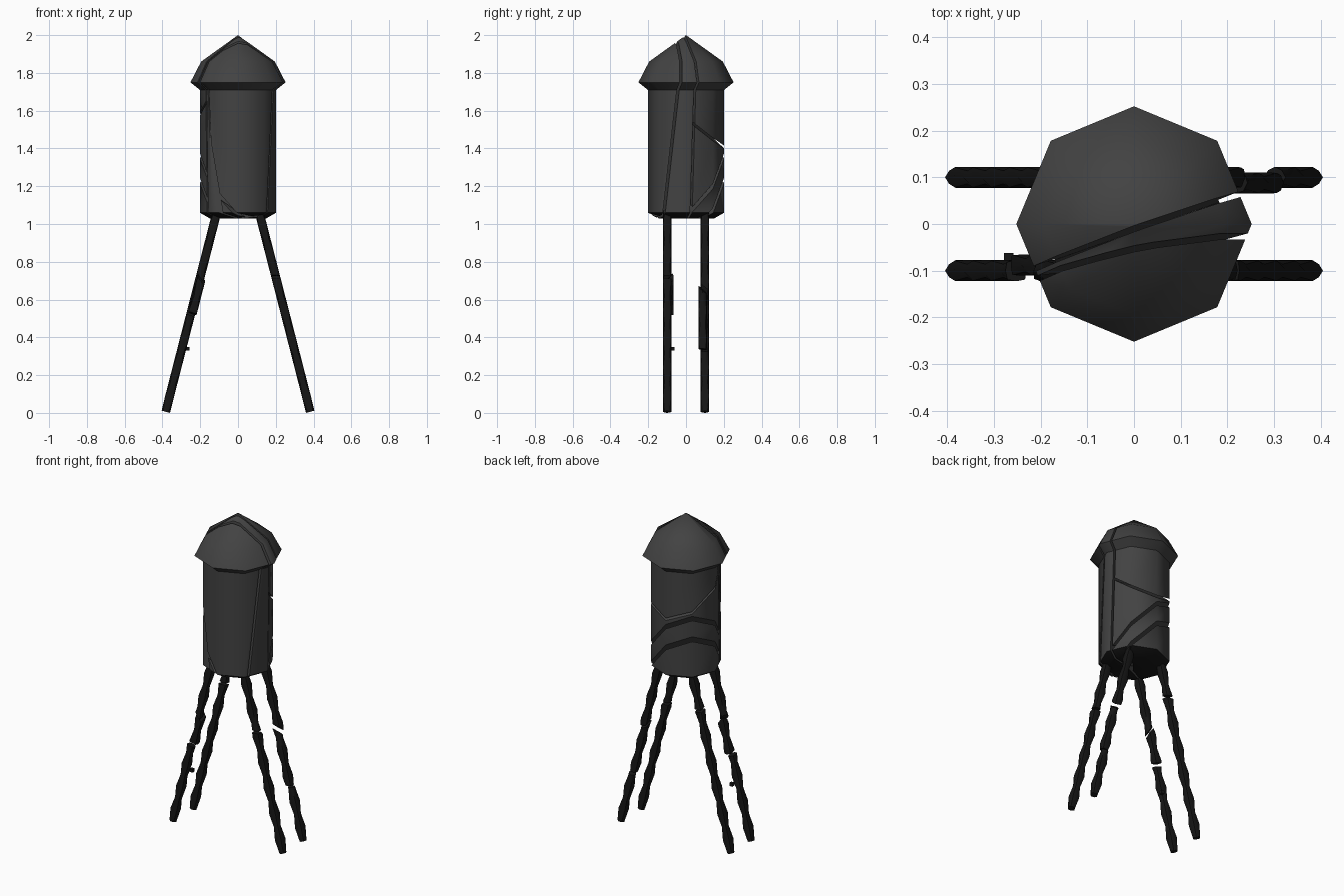
import bpy, bmesh, math
from mathutils import Vector

if "Cube" in bpy.data.objects:
    bpy.data.objects.remove(bpy.data.objects["Cube"])


def material(name, v):
    m = bpy.data.materials.new(name)
    m.diffuse_color = (v, v, v, 1)
    m.use_nodes = True
    m.node_tree.nodes["Principled BSDF"].inputs["Base Color"].default_value = m.diffuse_color
    return m


BODY = material("dark_grey", 0.055)
CRACK = material("crack_grey", 0.35)
BLACK = material("black", 0.008)


def loft(rings, cap_top=None, cap_bottom=None):
    """Skin a list of closed rings; caps are a tip point or None for flat."""
    bm = bmesh.new()
    vr = [[bm.verts.new(p) for p in r] for r in rings]
    n = len(vr[0])
    for a, b in zip(vr, vr[1:]):
        for i in range(n):
            bm.faces.new((a[i], a[(i + 1) % n], b[(i + 1) % n], b[i]))
    for ring, tip in ((vr[0], cap_bottom), (vr[-1], cap_top)):
        if tip is None:
            bm.faces.new(ring)
        else:
            t = bm.verts.new(tip)
            for i in range(n):
                bm.faces.new((ring[i], ring[(i + 1) % n], t))
    bmesh.ops.recalc_face_normals(bm, faces=bm.faces)
    return bm


def half(bm, co, no):
    """Keep the part behind a plane and cap it with crack coloured faces."""
    out = bm.copy()
    res = bmesh.ops.bisect_plane(out, geom=out.verts[:] + out.edges[:] + out.faces[:],
                                 plane_co=co, plane_no=no, clear_outer=True)
    edges = [e for e in res["geom_cut"] if isinstance(e, bmesh.types.BMEdge)]
    if edges:
        bmesh.ops.edgenet_fill(out, edges=edges, mat_nr=1)
        bmesh.ops.recalc_face_normals(out, faces=out.faces)
    return out


def split(pieces, co, no, gap):
    """Crack every piece along a plane, leaving a narrow gap."""
    co, no = Vector(co), Vector(no).normalized()
    result = []
    for bm in pieces:
        for s in (1, -1):
            h = half(bm, co - no * s * gap / 2, no * s)
            if h.faces:
                result.append(h)
    return result


def plane3(a, b, c):
    a, b, c = Vector(a), Vector(b), Vector(c)
    return a, (b - a).cross(c - a)


def finish(pieces, name, mats, offsets=()):
    for k, bm in enumerate(pieces):
        if k < len(offsets):
            bmesh.ops.translate(bm, verts=bm.verts, vec=offsets[k])
        me = bpy.data.meshes.new(name)
        bm.to_mesh(me)
        ob = bpy.data.objects.new(f"{name}_{k + 1}", me)
        bpy.context.collection.objects.link(ob)
        for m in mats:
            me.materials.append(m)
        bpy.ops.object.select_all(action='DESELECT')
        ob.select_set(True)
        bpy.context.view_layer.objects.active = ob
        bpy.ops.object.shade_smooth_by_angle(angle=math.radians(46))


# Tank and roof: one eight sided turned solid
profile = [(0.15, 1.03), (0.202, 1.06), (0.202, 1.71), (0.252, 1.75), (0.195, 1.86)]
rings = [[(r * math.cos(i * math.pi / 4), r * math.sin(i * math.pi / 4), z)
          for i in range(8)] for r, z in profile]
tank = loft(rings, (0, 0, 2.0), (0, 0, 1.05))
for f in tank.faces:
    if f.calc_center_median().z < 1.06:
        f.material_index = 2

# Two upright cracks through roof and tank, then sloping ones
A = plane3((-0.2, -0.11, 1.8), (0.2, -0.035, 1.75), (0.2, -0.11, 1.03))
B = plane3((-0.2, -0.09, 1.78), (0.2, 0.055, 1.78), (0.2, 0.03, 1.05))
front, rest = [], []
for p in split([tank], *A, 0.012):
    xs = sum((v.co.y for v in p.verts)) / len(p.verts)
    (front if xs < -0.08 else rest).append(p)
middle, back = [], []
for p in split(rest, *B, 0.012):
    ys = sum((v.co.y for v in p.verts)) / len(p.verts)
    (back if ys > 0.05 else middle).append(p)
back = split(back, *plane3((0.14, 0.14, 1.45), (-0.05, 0.19, 1.42), (-0.16, -0.1, 1.66)), 0.012)
back = split(back, (0, 0, 1.07), (0.8, -0.8, 1), 0.02)
front = split(front, (0, 0, 1.2), (0.8, -0.8, 1), 0.018)
back = split(back, (0, 0, 1.2), (0.8, -0.8, 1), 0.018)
for name, part in (("tank_front", front), ("tank_middle", middle), ("tank_back", back)):
    finish(part, name, (BODY, CRACK, BLACK))


# Legs: knobbly splayed posts, each cracked across
def leg(sx, sy):
    n, h = 15, 0.0225
    rings = []
    for j in range(n):
        t = j / (n - 1)
        cx, cz = sx * (0.382 - 0.272 * t), 0.01 + 1.06 * t
        k = 0.95 if j % 2 else 0.62
        ring = []
        for i in range(8):
            u, v = math.cos(i * math.pi / 4), math.sin(i * math.pi / 4)
            s = h * (k * math.sqrt(2) if i % 2 else 1)
            ring.append((cx + u * s, sy * 0.1 + v * s, cz - sx * u * s * -0.26))
        rings.append(ring)
    low = min(p[2] for p in rings[0])
    rings[0] = [(x, y, z - low) for x, y, z in rings[0]]
    return loft(rings)


cracks = {
    "front_left_leg": (-1, -1, [(0.52, (0.3, 0.2, 1)), (0.72, (1, -0.6, 0.8))], (0.008, 0.012, 0)),
    "front_right_leg": (1, -1, [(0.72, (0, 0.1, 1))], (0, 0, 0)),
    "back_left_leg": (-1, 1, [(0.85, (0.1, 0.2, 1))], (0, 0, 0)),
    "back_right_leg": (1, 1, [(0.33, (-0.2, 0.1, 1)), (0.66, (0.2, 0.8, 1))], (0, -0.012, 0)),
}
for name, (sx, sy, cuts, shift) in cracks.items():
    parts = [leg(sx, sy)]
    for z, no in cuts:
        x = sx * (0.385 - 0.257 * z)
        parts = split(parts, (x, sy * 0.1, z), no, 0.014)
    # the middle piece of a twice broken leg has slipped a little
    parts.sort(key=lambda b: sum(v.co.z for v in b.verts) / len(b.verts))
    finish(parts, name, (BLACK, CRACK), [(0, 0, 0), shift])

# Loose crumb beside the broken front leg
chip = bmesh.new()
bmesh.ops.create_cube(chip, size=0.02)
bmesh.ops.translate(chip, verts=chip.verts, vec=(-0.268, -0.072, 0.34))
finish([chip], "chip", (BLACK, CRACK))
